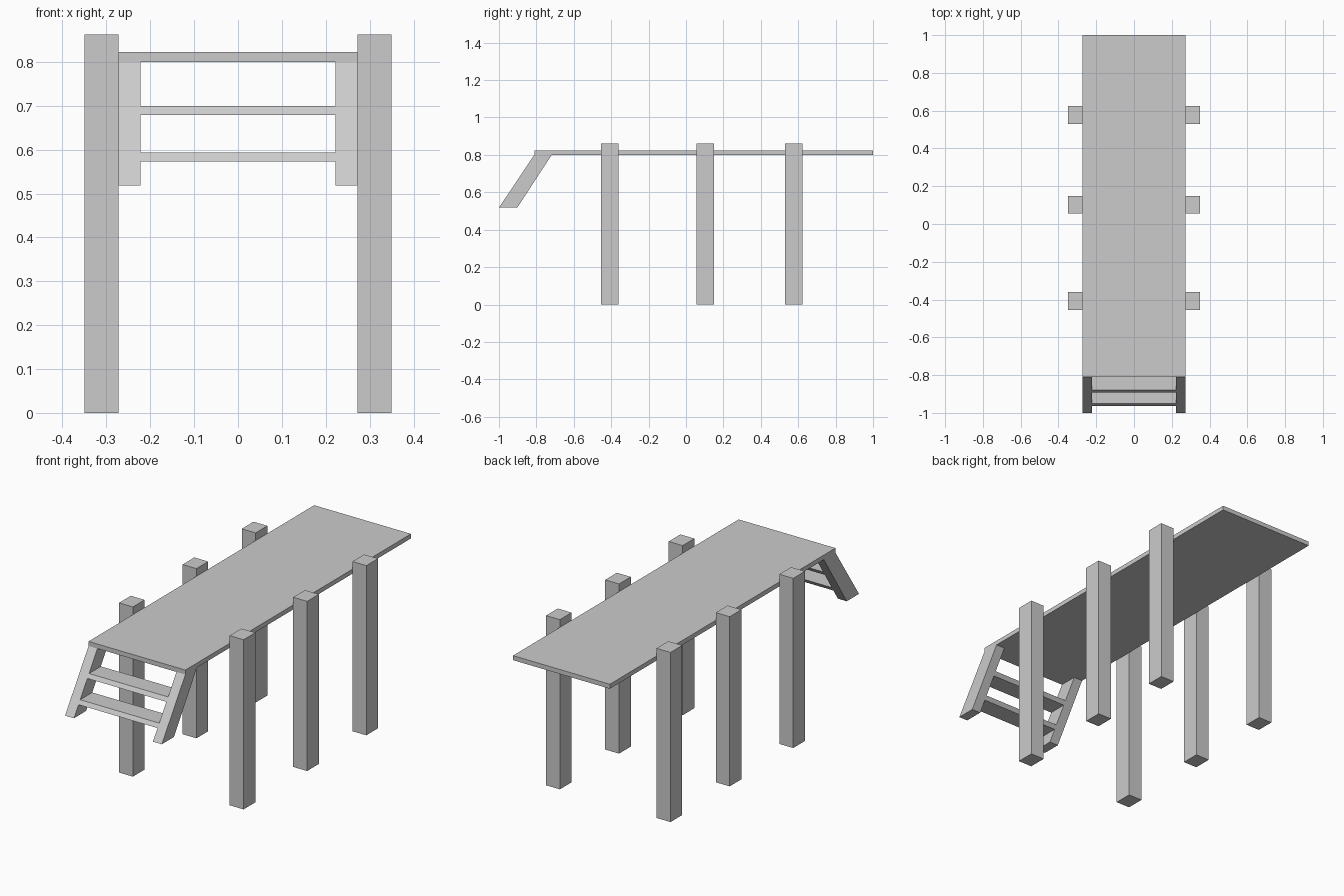
import bpy, bmesh

if "Cube" in bpy.data.objects:
    bpy.data.objects.remove(bpy.data.objects["Cube"])

Z0, Z1 = 0.518, 0.80          # stair bottom and top
F0, F1 = -1.0, -0.811         # stair front edge at bottom and top
B0, B1 = -0.902, -0.718       # stair back edge at bottom and top


def prism(name, x0, x1, profile):
    """Extrude a (y, z) profile along x."""
    bm = bmesh.new()
    face = bm.faces.new([bm.verts.new((x0, y, z)) for y, z in profile])
    ext = bmesh.ops.extrude_face_region(bm, geom=[face])
    verts = [g for g in ext["geom"] if isinstance(g, bmesh.types.BMVert)]
    bmesh.ops.translate(bm, verts=verts, vec=(x1 - x0, 0, 0))
    bmesh.ops.recalc_face_normals(bm, faces=bm.faces)
    mesh = bpy.data.meshes.new(name)
    bm.to_mesh(mesh)
    bm.free()
    obj = bpy.data.objects.new(name, mesh)
    bpy.context.collection.objects.link(obj)
    return obj


def box(name, x0, x1, y0, y1, z0, z1):
    return prism(name, x0, x1, [(y0, z0), (y1, z0), (y1, z1), (y0, z1)])


def slanted(name, x0, x1, z0, z1):
    """Slice of the sloping stair between two heights."""
    def y(a, b, z):
        return a + (b - a) * (z - Z0) / (Z1 - Z0)
    return prism(name, x0, x1, [(y(F0, F1, z0), z0), (y(B0, B1, z0), z0),
                                (y(B0, B1, z1), z1), (y(F0, F1, z1), z1)])


# Deck
box("deck", -0.272, 0.272, -0.811, 1.0, 0.80, 0.823)

# Posts and stair side rails on both sides
for side, s in (("left", -1), ("right", 1)):
    for i, y in enumerate((-0.408, 0.102, 0.577)):
        x0, x1 = sorted((s * 0.272, s * 0.35))
        box(f"post_{side}_{i + 1}", x0, x1, y - 0.047, y + 0.047, 0, 0.862)
    x0, x1 = sorted((s * 0.222, s * 0.272))
    slanted(f"stair_rail_{side}", x0, x1, Z0, Z1)

# Stair treads
for i, z in enumerate((0.573, 0.679)):
    slanted(f"stair_tread_{i + 1}", -0.222, 0.222, z, z + 0.02)
